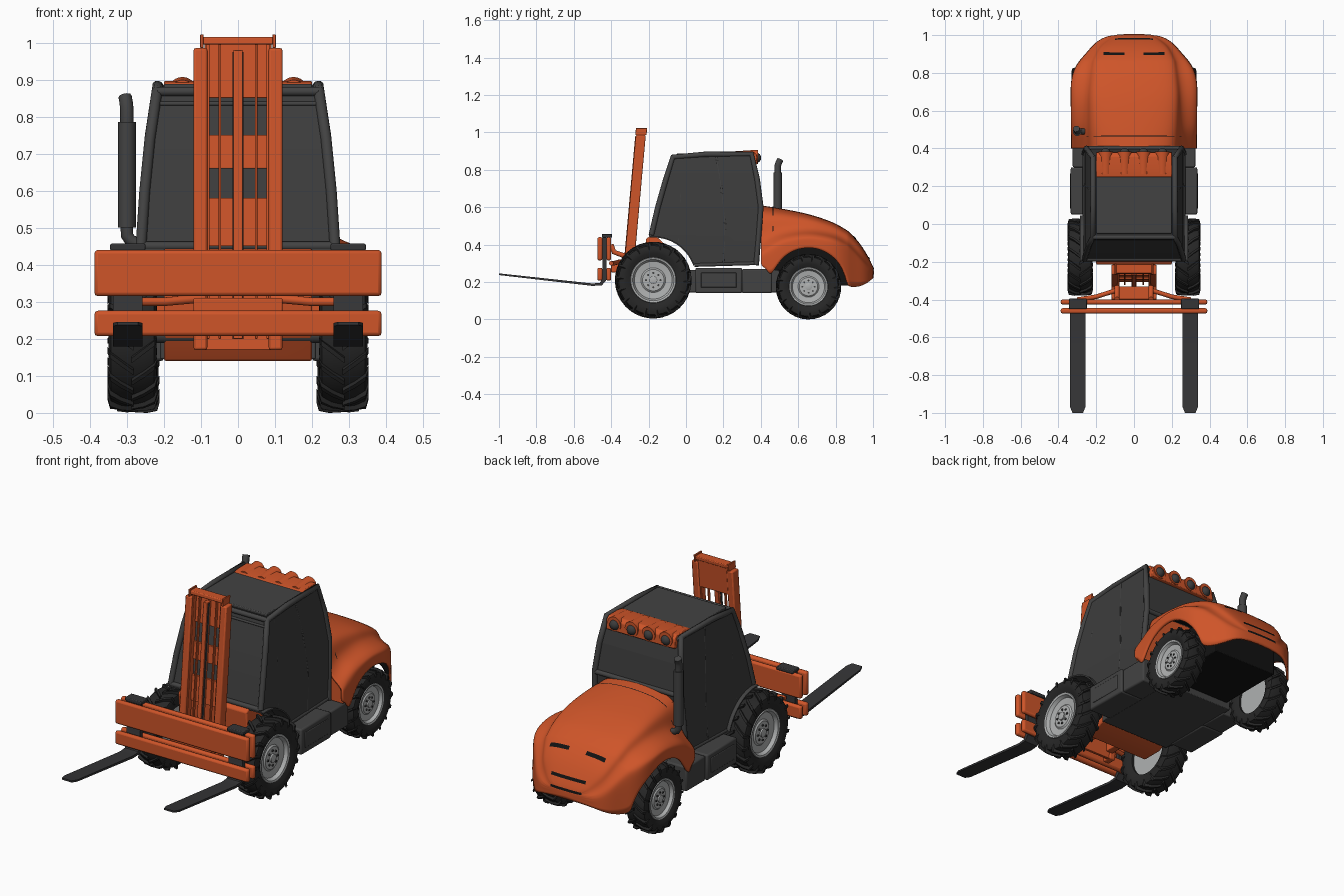
import bpy, bmesh, math
from mathutils import Vector, Matrix

cube = bpy.data.objects.get("Cube")
if cube:
    bpy.data.objects.remove(cube, do_unlink=True)


def material(name, r, g, b):
    m = bpy.data.materials.new(name)
    m.use_nodes = True
    m.diffuse_color = (r, g, b, 1)
    m.node_tree.nodes["Principled BSDF"].inputs["Base Color"].default_value = (r, g, b, 1)
    return m


ORANGE = material("orange_paint", 0.62, 0.09, 0.022)
FRAME = material("dark_grey_frame", 0.055, 0.055, 0.055)
GLASS = material("dark_glass", 0.045, 0.045, 0.045)
RUBBER = material("tyre_rubber", 0.02, 0.02, 0.02)
STEEL = material("fork_steel", 0.035, 0.035, 0.037)
SILVER = material("silver_rim", 0.43, 0.44, 0.44)
BLACK = material("black_interior", 0.006, 0.006, 0.006)


def interp(t, table):
    for (a, va), (b, vb) in zip(table, table[1:]):
        if t <= b:
            return va + (vb - va) * max(0, t - a) / (b - a)
    return table[-1][1]


def add(name, bm, mat, mirror=False, bevel=0, recalc=True, angle=35):
    if recalc:
        bmesh.ops.recalc_face_normals(bm, faces=bm.faces[:])
    me = bpy.data.meshes.new(name)
    bm.to_mesh(me)
    bm.free()
    me.materials.append(mat)
    ob = bpy.data.objects.new(name, me)
    bpy.context.collection.objects.link(ob)
    bpy.ops.object.select_all(action='DESELECT')
    ob.select_set(True)
    bpy.context.view_layer.objects.active = ob
    bpy.ops.object.shade_smooth_by_angle(angle=math.radians(angle))
    if bevel:
        mod = ob.modifiers.new("bevel", 'BEVEL')
        mod.width, mod.segments, mod.limit_method = bevel, 2, 'ANGLE'
    if mirror:
        ob.modifiers.new("mirror", 'MIRROR')
    return ob


def box(name, x, y, z, mat, mirror=False, bevel=0.004, lean=0):
    """Box from (low, high) ranges on each axis, leaning in y about the mast top."""
    bm = bmesh.new()
    bmesh.ops.create_cube(bm, size=1)
    for v in bm.verts:
        v.co = Vector([(r[0] + r[1]) / 2 + c * (r[1] - r[0]) for c, r in zip(v.co, (x, y, z))])
        v.co.y += (v.co.z - 1.02) * lean
    return add(name, bm, mat, mirror, bevel)


def prism_mesh(profile, x0, x1):
    bm = bmesh.new()
    a, b = [[bm.verts.new((x, y, z)) for y, z in profile] for x in (x0, x1)]
    bm.faces.new(a)
    bm.faces.new(b[::-1])
    for i in range(len(a)):
        j = (i + 1) % len(a)
        bm.faces.new((a[i], b[i], b[j], a[j]))
    return bm


def cut(bm, co, no):
    bmesh.ops.bisect_plane(bm, geom=bm.verts[:] + bm.edges[:] + bm.faces[:], plane_co=co, plane_no=no)


def lathe(name, profile, centre, mat, seg=48, closed=False):
    """Spin an (x, radius) profile about the wheel axis."""
    bm = bmesh.new()
    rings = []
    for i in range(seg):
        a = math.tau * i / seg
        rings.append([bm.verts.new((centre[0] + x, centre[1] + r * math.cos(a),
                                    centre[2] + r * math.sin(a))) for x, r in profile])
    n = len(profile)
    for i in range(seg):
        p, q = rings[i], rings[(i + 1) % seg]
        for k in range(n if closed else n - 1):
            m = (k + 1) % n
            bm.faces.new((p[k], p[m], q[m], q[k]))
    bmesh.ops.remove_doubles(bm, verts=bm.verts[:], dist=1e-5)
    return add(name, bm, mat, True)


def tube(name, points, radius, mat):
    cu = bpy.data.curves.new(name, 'CURVE')
    cu.dimensions, cu.bevel_depth, cu.bevel_resolution, cu.use_fill_caps = '3D', radius, 3, True
    sp = cu.splines.new('POLY')
    sp.points.add(len(points) - 1)
    for p, co in zip(sp.points, points):
        p.co = (*co, 1)
    sp.use_smooth = True
    cu.materials.append(mat)
    bpy.context.collection.objects.link(bpy.data.objects.new(name, cu))


def wheel(label, x, y, z, R, hw, rr, lugs):
    c = (x, y, z)
    side = [(hw * .78, rr), (hw * .95, R * .7), (hw, R * .8), (hw * .9, R * .9), (hw * .5, R * .94)]
    lathe(label + "_tyre", side + [(-a, r) for a, r in side[::-1]], c, RUBBER, closed=True)
    # Slanted tread lugs wrapping over the shoulder
    bm = bmesh.new()
    path = [(-.04, .92, .995, 0), (.45, .92, 1, .13), (.9, .87, .975, .24), (1.0, .76, .86, .27)]
    for i in range(lugs * 2):
        s = 1 if i % 2 else -1
        base = math.tau * i / (lugs * 2)
        prev = None
        for px, r0, r1, off in path:
            ring = []
            for da, r in ((-.045, r0), (.045, r0), (.035, r1), (-.035, r1)):
                a = base - off + da
                ring.append(bm.verts.new((x + s * px * hw * 1.03, y + R * r * math.cos(a), z + R * r * math.sin(a))))
            if prev:
                for k in range(4):
                    bm.faces.new((prev[k], prev[k - 1], ring[k - 1], ring[k]))
            else:
                bm.faces.new(ring)
            prev = ring
        bm.faces.new(prev)
    add(label + "_tread", bm, RUBBER, True)
    # Dished rim with hub and bolts
    rim = [(-.6, 0), (-.6, 1.02), (.78, 1.02), (.86, 1.0), (.82, .92), (.55, .84), (.48, .55), (.58, .48), (.6, 0)]
    lathe(label + "_rim", [(a * hw, r * rr) for a, r in rim], c, SILVER)
    lathe(label + "_hub", [(hw * .5, rr * .18), (hw * .72, rr * .18), (hw * .75, rr * .13), (hw * .75, 0)], c, SILVER)
    bm = bmesh.new()
    for i in range(8):
        a = math.tau * i / 8
        m = Matrix.Translation((x + hw * .58, y + rr * .32 * math.cos(a), z + rr * .32 * math.sin(a)))
        bmesh.ops.create_cone(bm, cap_ends=True, segments=8, radius1=rr * .05, radius2=rr * .05,
                              depth=.01, matrix=m @ Matrix.Rotation(math.pi / 2, 4, 'Y'))
    add(label + "_bolts", bm, FRAME, True)


wheel("front_wheel", .285, -.175, .21, .205, .065, .12, 18)
wheel("rear_wheel", .272, .655, .175, .175, .058, .102, 17)
tube("front_axle", [(-.28, -.175, .21), (.28, -.175, .21)], .022, FRAME)

# Cab: side profile with wheel arch, cut in levels so the sides curve inward
CAB_W = [(.28, .268), (.45, .266), (.6, .256), (.75, .241), (.88, .221), (.92, .216)]
ARCH = [(-.175 + .235 * math.cos(math.radians(a)), .21 + .235 * math.sin(math.radians(a))) for a in range(20, 96, 5)]
UPPER = [(-.185, .45), (-.15, .6), (-.11, .74), (-.07, .868), (.1, .882), (.35, .885), (.38, .75), (.4, .6), (.375, .29)]
bm = prism_mesh(ARCH + UPPER, -1, 1)
for z in (.35, .45, .53, .6, .68, .75, .82):
    cut(bm, (0, 0, z), (0, 0, 1))
for v in bm.verts:
    v.co.x *= interp(v.co.z, CAB_W)
add("cab_glass", bm, GLASS)

for s, label in ((1, "left"), (-1, "right")):
    def on_side(points):
        return [(s * (interp(z, CAB_W) - .004), y, z) for y, z in points]
    tube(label + "_cab_frame", on_side(UPPER), .015, FRAME)
    tube(label + "_cab_sill", on_side([(.375, .3), ARCH[0]]), .01, FRAME)
    tube(label + "_door_pillar", on_side([(.16, .885), (.19, .7), (.21, .5), (.2, .3)]), .006, FRAME)
    tube(label + "_door_edge", on_side([(-.02, .87), (-.03, .65), (-.04, .42)]), .005, FRAME)
for i, (y, z) in enumerate([(-.07, .868), (-.08, .835), (-.185, .45), (.35, .872), (.4, .6)]):
    w = interp(z, CAB_W) - .005
    tube(f"cab_cross_bar_{i}", [(-w, y, z), (w, y, z)], .006 if i == 1 else .013, FRAME)
box("roof_panel", (-.2, .2), (-.05, .27), (.872, .888), FRAME)
inner = [(-.175 + (y + .175) * .97, .21 + (z - .21) * .97) for y, z in ARCH]
add("front_fender", prism_mesh(ARCH + inner[::-1], .2, .287), FRAME, True)

# Roof lamp pod
POD = [(.243, .875), (.25, .89), (.29, .896), (.36, .896), (.378, .88), (.382, .83), (.35, .825)]
add("lamp_visor", prism_mesh(POD, -.2, .2), ORANGE, bevel=.004)
for i, x in enumerate((-.15, -.05, .05, .15)):
    bm = bmesh.new()
    m = Matrix.Translation((x, .325, .869)) @ Matrix.Rotation(math.pi / 2, 4, 'X')
    bmesh.ops.create_cone(bm, cap_ends=True, segments=24, radius1=.038, radius2=.03, depth=.12, matrix=m)
    add(f"lamp_housing_{i}", bm, ORANGE)
    bm = bmesh.new()
    bmesh.ops.create_uvsphere(bm, u_segments=20, v_segments=12, radius=.028, matrix=Matrix.Translation((x, .374, .864)))
    add(f"lamp_lens_{i}", bm, GLASS)

# Engine hood: lofted sections flowing into the rear fenders
TOP = [(.4, .614), (.5, .597), (.6, .578), (.7, .553), (.8, .515), (.87, .472), (.93, .412), (.97, .345), (1.005, .275)]
SHOULDER = [(.4, .36), (.5, .425), (.6, .45), (.7, .452), (.8, .43), (.87, .39), (.93, .328), (.97, .28), (1.005, .26)]
HOOD_W = [(.4, .235), (.7, .235), (.86, .215), (.94, .18), (1.005, .09)]
WIDTH = [(.4, .333), (.76, .336), (.82, .32), (.87, .285), (.92, .24), (.965, .205), (1.005, .125)]
BELLY = [(.42, .28), (.86, .175), (.9, .17), (.96, .185), (1.005, .225)]


def hood_section(y):
    zt, zf, wh, wf = [interp(y, t) for t in (TOP, SHOULDER, HOOD_W, WIDTH)]
    gap = .21 ** 2 - (y - .655) ** 2
    zb = .175 + math.sqrt(gap) if gap > 0 else interp(y, BELLY)
    d, e = zt - zf, wf - wh
    half = [(wh * .6, zt - .05 * d), (wh * .9, zt - .18 * d), (wh, zt - .38 * d), (wh + .1 * e, zf + .34 * d),
            (wh + .4 * e, zf + .15 * d), (wh + .75 * e, zf + .05 * d), (wf - .05 * e, zf - .01),
            (wf, zf * .7 + zb * .3), (wf, zb)]
    return [(-x, z) for x, z in half[::-1]] + [(0, zt)] + half


bm = bmesh.new()
rows = [[bm.verts.new((x, y, z)) for x, z in hood_section(y)]
        for y in (.4, .43, .45, .5, .56, .62, .68, .74, .8, .84, .862, .872, .91, .945, .975, 1.005)]
for p, q in zip(rows, rows[1:]):
    for k in range(len(p) - 1):
        bm.faces.new((p[k], p[k + 1], q[k + 1], q[k]))
bm.faces.new(rows[-1])
hood = add("engine_hood", bm, ORANGE, recalc=False, angle=180)
hood.data.materials.append(BLACK)
smooth = hood.modifiers.new("smooth", 'SUBSURF')
smooth.levels = smooth.render_levels = 2
shell = hood.modifiers.new("shell", 'SOLIDIFY')
shell.thickness, shell.offset, shell.material_offset = .012, -1, 1
bm = bmesh.new()
bm.faces.new([bm.verts.new((x * .985, .41, z - .006)) for x, z in hood_section(.4)])
add("hood_front_panel", bm, ORANGE)
box("engine_block", (-.19, .19), (.43, .87), (.18, .4), BLACK)


def hood_strip(name, x, y, z, dy, dz, mat):
    """Thin plate projected onto the hood, from above or from behind."""
    bm = bmesh.new()
    lines = [[bm.verts.new((x[0] + (x[1] - x[0]) * i / 12, y + s * dy, z + s * dz)) for i in range(13)] for s in (-1, 1)]
    for i in range(12):
        bm.faces.new((lines[0][i], lines[0][i + 1], lines[1][i + 1], lines[1][i]))
    wrap = add(name, bm, mat).modifiers.new("wrap", 'SHRINKWRAP')
    wrap.target, wrap.offset, wrap.wrap_mode, wrap.wrap_method = hood, .003, 'ABOVE_SURFACE', 'PROJECT'
    wrap.use_project_z, wrap.use_project_y = dy > 0, dz > 0
    wrap.use_positive_direction, wrap.use_negative_direction = False, True


for s, label in ((1, "left"), (-1, "right")):
    hood_strip(label + "_rear_light", (s * .05, s * .16), .9, .7, .007, 0, BLACK)
hood_strip("hood_seam", (-.25, .25), .465, .7, .002, 0, BLACK)
hood_strip("upper_grille", (-.1, .1), 1.1, .325, 0, .007, BLACK)
hood_strip("lower_grille", (-.09, .09), 1.1, .272, 0, .006, BLACK)

# Exhaust stack
tube("exhaust_muffler", [(-.3, .49, .5), (-.3, .49, .785)], .024, FRAME)
tube("exhaust_tip", [(-.3, .49, .78), (-.3, .49, .82), (-.302, .496, .838), (-.305, .504, .855)], .018, FRAME)
tube("exhaust_elbow", [(-.3, .49, .51), (-.3, .49, .48), (-.29, .49, .465), (-.265, .49, .455)], .017, FRAME)

# Chassis, steps and front body
box("chassis_floor", (-.21, .21), (0, .5), (.145, .265), FRAME)
box("side_tank", (.2, .335), (.05, .3), (.14, .275), FRAME, True, .008)
box("side_step", (.2, .325), (.3, .46), (.14, .27), FRAME, True, .008)
box("tank_cover", (.3, .338), (.08, .27), (.17, .25), FRAME, True)
BODY = [(-.19, .447), (-.215, .43), (-.2, .21), (-.15, .14), (-.04, .14), (.03, .17), (0, .28), (-.09, .38), (-.155, .44)]
add("front_body", prism_mesh(BODY, -.2, .2), ORANGE, bevel=.006)

# Mast: leaning rails, cross plates, lift cylinder and chains
LEAN = .09
box("mast_outer_rail", (.083, .12), (-.265, -.212), (.17, .985), ORANGE, True, .006, LEAN)
box("mast_inner_rail", (.077, .085), (-.255, -.222), (.2, 1.015), ORANGE, True, .002, LEAN)
box("mast_hose_bar", (.046, .052), (-.25, -.235), (.2, 1.0), ORANGE, True, .001, LEAN)
box("mast_top_beam", (-.1, .1), (-.262, -.212), (.995, 1.015), ORANGE, lean=LEAN)
box("mast_top_cap", (.093, .102), (-.268, -.208), (.985, 1.022), ORANGE, True, .002, LEAN)
for i, z in enumerate(((.85, 1.0), (.66, .75), (.45, .58), (.17, .34))):
    box(f"mast_cross_plate_{i}", (-.09, .09), (-.232, -.218), z, ORANGE, lean=LEAN, bevel=.002)
box("lift_cylinder", (-.012, .012), (-.268, -.236), (.2, .98), ORANGE, lean=LEAN, bevel=.002)
box("lift_chain", (.012, .0145), (-.264, -.25), (.2, .975), STEEL, True, .0005, LEAN)
box("mast_link", (.06, .1), (-.29, -.18), (.2, .26), ORANGE, True)

# Carriage plates, braces and forks
for i, y in enumerate(((-.474, -.446), (-.426, -.4))):
    for label, z in (("upper", (.315, .44)), ("lower", (.207, .276))):
        box(f"{label}_carriage_plate_{i}", (-.388, .388), y, z, ORANGE, bevel=.01)
box("carriage_hub", (-.12, .12), (-.4, -.33), (.25, .31), ORANGE)
for s, label in ((1, "left"), (-1, "right")):
    tube(label + "_carriage_brace", [(s * .09, -.35, .31), (s * .2, -.385, .3), (s * .3, -.4, .3)], .012, ORANGE)
    tube(label + "_tilt_arm", [(s * .09, -.33, .34), (s * .09, -.385, .36), (s * .09, -.4, .4)], .014, ORANGE)
box("fork_bracket", (.25, .345), (-.45, -.395), (.438, .457), STEEL, True)
FORK = [(-.426, .45), (-.426, .21), (-.45, .182), (-.5, .179), (-1, .237), (-1, .246), (-.5, .192), (-.46, .196), (-.446, .22), (-.446, .45)]
bm = prism_mesh(FORK, .258, .338)
cut(bm, (0, -.97, 0), (0, 1, 0))
for v in bm.verts:
    if v.co.y < -.98:
        v.co.x = .298 + (v.co.x - .298) * .7
add("fork", bm, STEEL, True)
